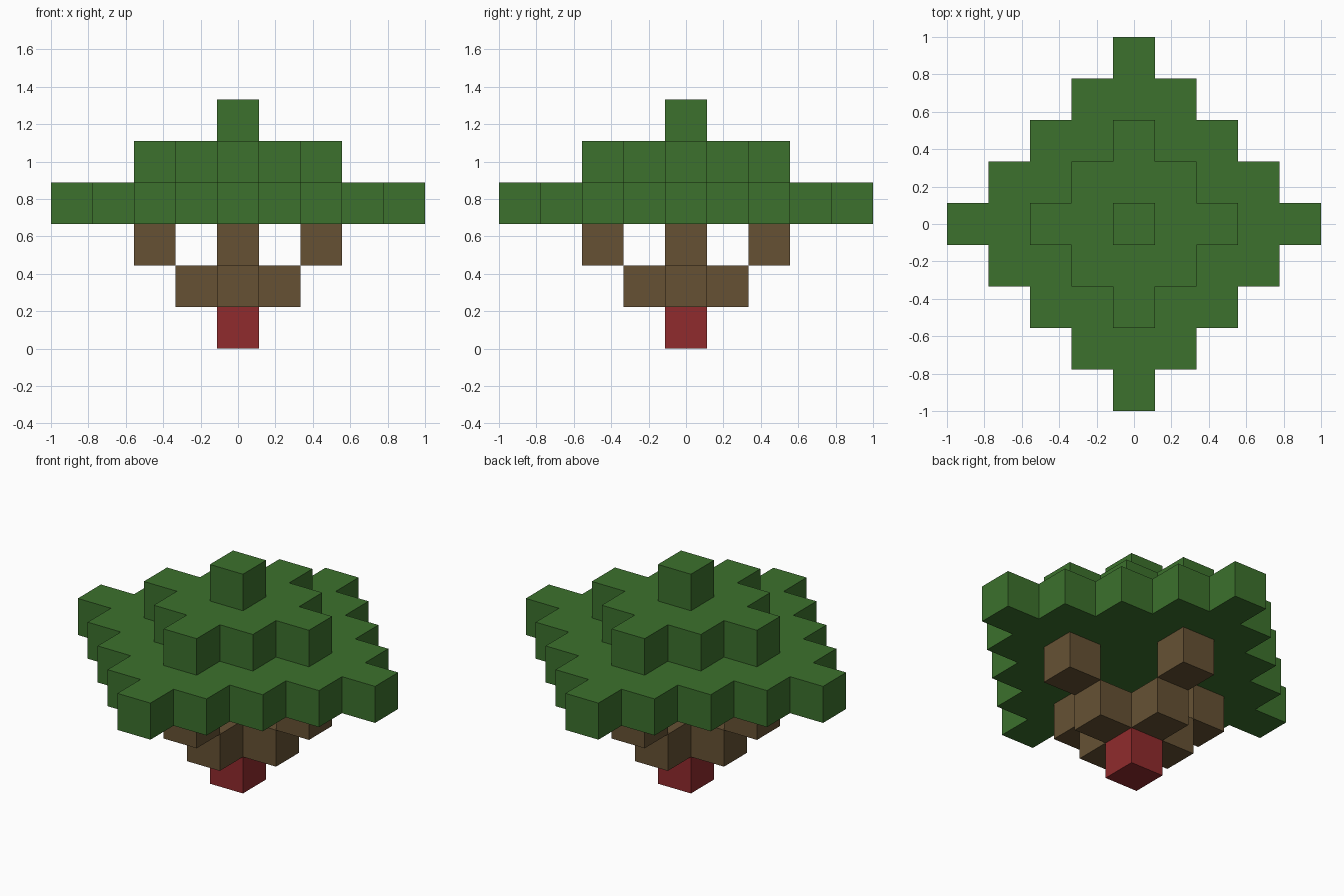
import bpy
import bmesh
from mathutils import Matrix, Vector

default = bpy.data.objects.get("Cube")
if default:
    bpy.data.objects.remove(default, do_unlink=True)

UNIT = 2 / 9  # edge of one block


def make_material(name, color):
    mat = bpy.data.materials.new(name)
    mat.use_nodes = True
    mat.diffuse_color = (*color, 1)
    bsdf = mat.node_tree.nodes["Principled BSDF"]
    bsdf.inputs["Base Color"].default_value = (*color, 1)
    bsdf.inputs["Roughness"].default_value = 0.9
    return mat


def diamond(radius):
    """Grid cells within a stepped diamond."""
    span = range(-radius, radius + 1)
    return [(x, y) for x in span for y in span if abs(x) + abs(y) <= radius]


def block_layer(name, cells, level, mat):
    """One layer of blocks, with the walls between neighbours removed."""
    bm = bmesh.new()
    for x, y in cells:
        centre = Vector((x, y, level + 0.5)) * UNIT
        bmesh.ops.create_cube(bm, size=UNIT, matrix=Matrix.Translation(centre))
    bmesh.ops.remove_doubles(bm, verts=bm.verts, dist=UNIT / 100)

    # Inner walls have another face on the same vertices or a block on both sides
    filled = set(cells)
    inner = []
    for face in bm.faces:
        c = face.calc_center_median() / UNIT
        step = face.normal * 0.5
        sides = [(round(p.x), round(p.y)) for p in (c + step, c - step)]
        if abs(face.normal.z) < 0.5 and all(s in filled for s in sides):
            inner.append(face)
    bmesh.ops.delete(bm, geom=inner, context='FACES')
    bmesh.ops.dissolve_limit(bm, angle_limit=0.01, verts=bm.verts, edges=bm.edges)
    bmesh.ops.recalc_face_normals(bm, faces=bm.faces)

    mesh = bpy.data.meshes.new(name)
    bm.to_mesh(mesh)
    bm.free()
    mesh.materials.append(mat)
    obj = bpy.data.objects.new(name, mesh)
    bpy.context.collection.objects.link(obj)
    return obj


red = make_material("red base", (0.28, 0.024, 0.026))
brown = make_material("brown wood", (0.133, 0.083, 0.034))
green = make_material("green leaves", (0.045, 0.165, 0.026))

# Base and trunk
block_layer("base", diamond(0), 0, red)
block_layer("trunk", diamond(1), 1, brown)

# Four separate branches reaching outwards
for side, cell in {"left": (2, 0), "right": (-2, 0),
                   "back": (0, 2), "front": (0, -2)}.items():
    block_layer("branch_" + side, [cell], 2, brown)

# Stepped canopy
block_layer("canopy_lower", diamond(4), 3, green)
block_layer("canopy_upper", diamond(2), 4, green)
block_layer("canopy_tip", diamond(0), 5, green)
